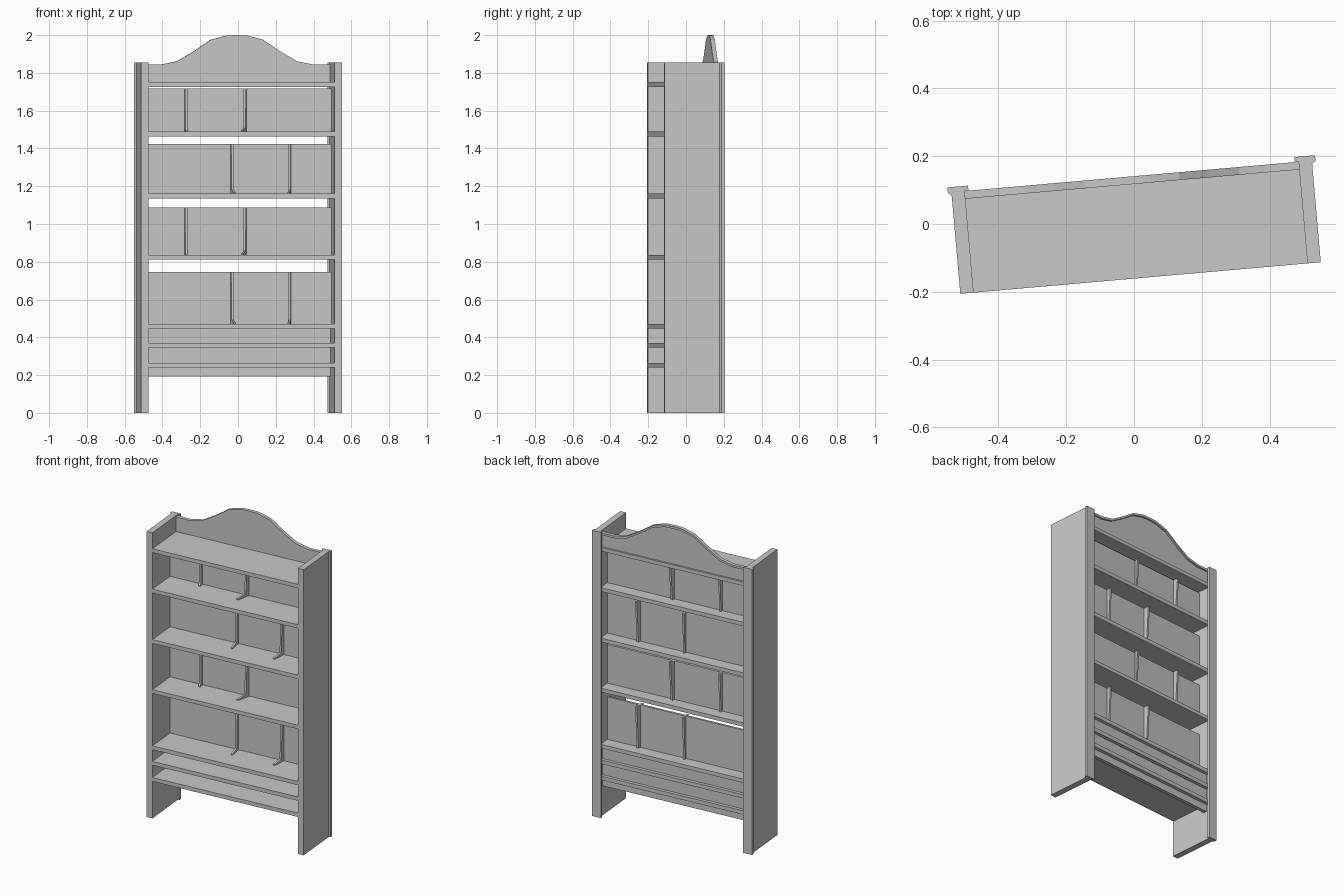
import bpy, bmesh, math
from mathutils import Matrix, Vector

old = bpy.data.objects.get("Cube")
if old:
    bpy.data.objects.remove(old, do_unlink=True)

mat = bpy.data.materials.new("plain_grey")
mat.use_nodes = True
GREY = (0.58, 0.58, 0.58, 1)
mat.diffuse_color = GREY
mat.node_tree.nodes["Principled BSDF"].inputs["Base Color"].default_value = GREY

# The whole bookcase stands turned a little about z
PLACE = Matrix.Translation((0.0055, -0.002, 0)) @ Matrix.Rotation(math.radians(5), 4, 'Z')
INNER = 0.4945
FRONT, BACK = -0.158, 0.143


def prism(name, points, sweep):
    """Extrude a closed loop of 3D points along the sweep vector."""
    bm = bmesh.new()
    face = bm.faces.new([bm.verts.new(p) for p in points])
    new = bmesh.ops.extrude_face_region(bm, geom=[face])["geom"]
    verts = [v for v in new if isinstance(v, bmesh.types.BMVert)]
    bmesh.ops.translate(bm, verts=verts, vec=Vector(sweep))
    bmesh.ops.recalc_face_normals(bm, faces=bm.faces)
    mesh = bpy.data.meshes.new(name)
    bm.to_mesh(mesh)
    bm.free()
    mesh.materials.append(mat)
    obj = bpy.data.objects.new(name, mesh)
    obj.matrix_world = PLACE
    bpy.context.collection.objects.link(obj)
    return obj


def board(name, y0, y1, z0, z1):
    """Board spanning the space between the two sides."""
    loop = [(-INNER, y0, z0), (-INNER, y1, z0), (-INNER, y1, z1), (-INNER, y0, z1)]
    return prism(name, loop, (2 * INNER, 0, 0))


# Side panels, each with a wider chamfered post at the back
side = [(INNER, FRONT), (0.534, FRONT), (0.534, 0.132), (0.5445, 0.142),
        (0.5445, 0.158), (0.4835, 0.158), (0.4835, BACK), (INNER, BACK)]
for name, sign in (("left_side", 1), ("right_side", -1)):
    prism(name, [(sign * x, y, 0) for x, y in side], (0, 0, 1.855))

# Shelves, by the height of their top surface
for i, top in enumerate((0.265, 0.37, 0.471, 0.836, 1.161, 1.489, 1.751)):
    board(f"shelf_{i + 1}", FRONT, BACK, top - 0.025, top)

# Arched crest above the top shelf, with a raised rim along its back edge
half = [(0.055, 1.998), (0.14, 1.975), (0.228, 1.915), (0.318, 1.862),
        (0.405, 1.844), (INNER, 1.846)]
arch = [(-x, z) for x, z in reversed(half)] + [(0, 2.0)] + half
crest = arch + [(INNER, 1.745), (-INNER, 1.745)]
prism("crest", [(x, 0.12, z) for x, z in crest], (0, 0.012, 0))
rim = arch + [(x, z - 0.014) for x, z in reversed(arch)]
prism("crest_rim", [(x, 0.125, z) for x, z in rim], (0, BACK - 0.125, 0))

# Back boards: one behind the low compartments, one set deeper per tall compartment
board("lower_back_panel", 0.1, 0.122, 0.193, 0.46)
PANEL = 0.055
# Each fin: x position, sideways skew, reach of its foot
outer_pair = ((-0.035, -0.1, 0.09), (0.275, 0.15, 0.09))
inner_pair = ((-0.28, -0.1, 0.04), (0.04, 0.3, 0.09))
rows = [(0.471, 0.746, outer_pair), (0.836, 1.087, inner_pair),
        (1.161, 1.423, outer_pair), (1.489, 1.717, inner_pair)]
for i, (low, high, fins) in enumerate(rows):
    board(f"back_panel_{i + 1}", PANEL - 0.006, PANEL + 0.008, low, high)
    # Thin upright fins with a small foot reaching forward on the shelf
    for j, (x, skew, foot) in enumerate(fins):
        shape = [(0.025, low), (-foot, low), (-foot, low + 0.006),
                 (-0.03, low + 0.02), (-0.022, high), (0.04, high)]
        prism(f"fin_{i + 1}_{j + 1}",
              [(x - 0.006 + skew * y, PANEL + y, z) for y, z in shape], (0.012, 0, 0))
